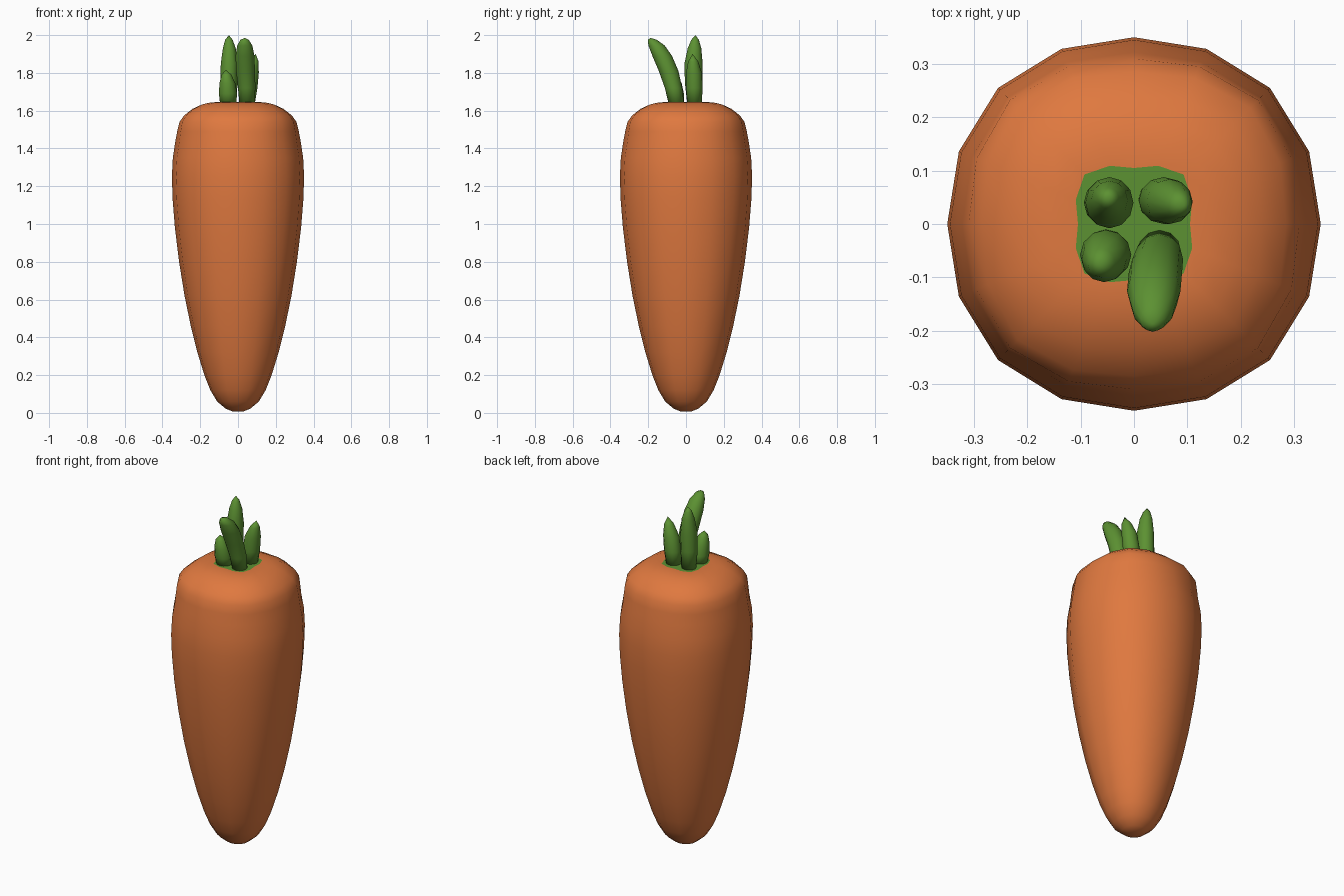
import bpy, bmesh
from math import sin, cos, pi

cube = bpy.data.objects.get("Cube")
if cube:
    bpy.data.objects.remove(cube, do_unlink=True)


def material(name, rgb):
    mat = bpy.data.materials.new(name)
    mat.use_nodes = True
    mat.diffuse_color = (*rgb, 1)
    mat.node_tree.nodes["Principled BSDF"].inputs["Base Color"].default_value = (*rgb, 1)
    return mat


orange = material("carrot_orange", (0.74, 0.19, 0.05))
green = material("leaf_green", (0.107, 0.283, 0.032))


def loft(name, rings, sides, mats, tip=None):
    """Skin rings (x, y, z, rx, ry, squareness); close the ends, with a point at tip."""
    bm = bmesh.new()
    loops = []
    for x, y, z, rx, ry, k in rings:
        loop = []
        for i in range(sides):
            a = 2 * pi * i / sides
            s = 1 + k * sin(2 * a) ** 2
            loop.append(bm.verts.new((x + rx * s * cos(a), y + ry * s * sin(a), z)))
        loops.append(loop)
    for low, high in zip(loops, loops[1:]):
        for i in range(sides):
            j = (i + 1) % sides
            bm.faces.new((low[i], low[j], high[j], high[i]))
    bm.faces.new(loops[0][::-1])
    if tip:
        point = bm.verts.new(tip)
        for i in range(sides):
            bm.faces.new((loops[-1][i], loops[-1][(i + 1) % sides], point))
    else:
        bm.faces.new(loops[-1])
    for f in bm.faces:
        f.smooth = True
    mesh = bpy.data.meshes.new(name)
    bm.to_mesh(mesh)
    bm.free()
    for m in mats:
        mesh.materials.append(m)
    obj = bpy.data.objects.new(name, mesh)
    bpy.context.collection.objects.link(obj)
    return obj


# Root: height, radius and squareness from the bottom tip to the crown
profile = [
    (0.008, 0.03, 0), (0.022, 0.065, .02), (0.06, 0.11, .03), (0.12, 0.146, .03),
    (0.2, 0.178, .03), (0.32, 0.215, .03), (0.46, 0.25, .03), (0.62, 0.283, .03),
    (0.8, 0.312, .03), (0.98, 0.334, .03), (1.13, 0.346, .03), (1.25, 0.35, .03),
    (1.35, 0.345, .03), (1.43, 0.333, .025), (1.49, 0.322, .04), (1.54, 0.31, .06),
    (1.575, 0.285, .08), (1.61, 0.24, .1), (1.633, 0.19, .15), (1.644, 0.14, .2),
    (1.645, 0.105, .25),
]
root = loft("carrot_root", [(0, 0, z, r, r, k) for z, r, k in profile], 16, [orange, green])

# Green patch on the crown
for face in root.data.polygons:
    if face.normal.z > 0.9 and len(face.vertices) > 4:
        face.material_index = 1

# Leaves: x, y, z, rx, ry for each ring, then the tip
leaves = {
    "back_right_leaf": ([(-.05, .045, 1.63, .04, .038), (-.048, .04, 1.75, .046, .046),
                         (-.046, .04, 1.85, .045, .048), (-.046, .045, 1.93, .034, .036),
                         (-.048, .048, 1.975, .02, .02)], (-.048, .05, 2.0)),
    "front_left_leaf": ([(.048, -.05, 1.63, .04, .04), (.046, -.066, 1.72, .046, .046),
                         (.04, -.092, 1.81, .05, .052), (.037, -.126, 1.89, .05, .052),
                         (.036, -.156, 1.945, .04, .043), (.035, -.178, 1.975, .022, .024)],
                        (.035, -.187, 1.985)),
    "back_left_leaf": ([(.048, .045, 1.63, .04, .038), (.056, .044, 1.72, .047, .044),
                        (.067, .042, 1.8, .043, .042), (.083, .038, 1.86, .026, .027)],
                       (.094, .035, 1.9)),
    "front_right_leaf": ([(-.052, -.05, 1.63, .042, .04), (-.053, -.058, 1.69, .048, .047),
                          (-.056, -.066, 1.745, .042, .043), (-.061, -.073, 1.79, .026, .027)],
                         (-.064, -.076, 1.817)),
}
for name, (rings, tip) in leaves.items():
    loft(name, [(*ring, 0) for ring in rings], 12, [green], tip)
